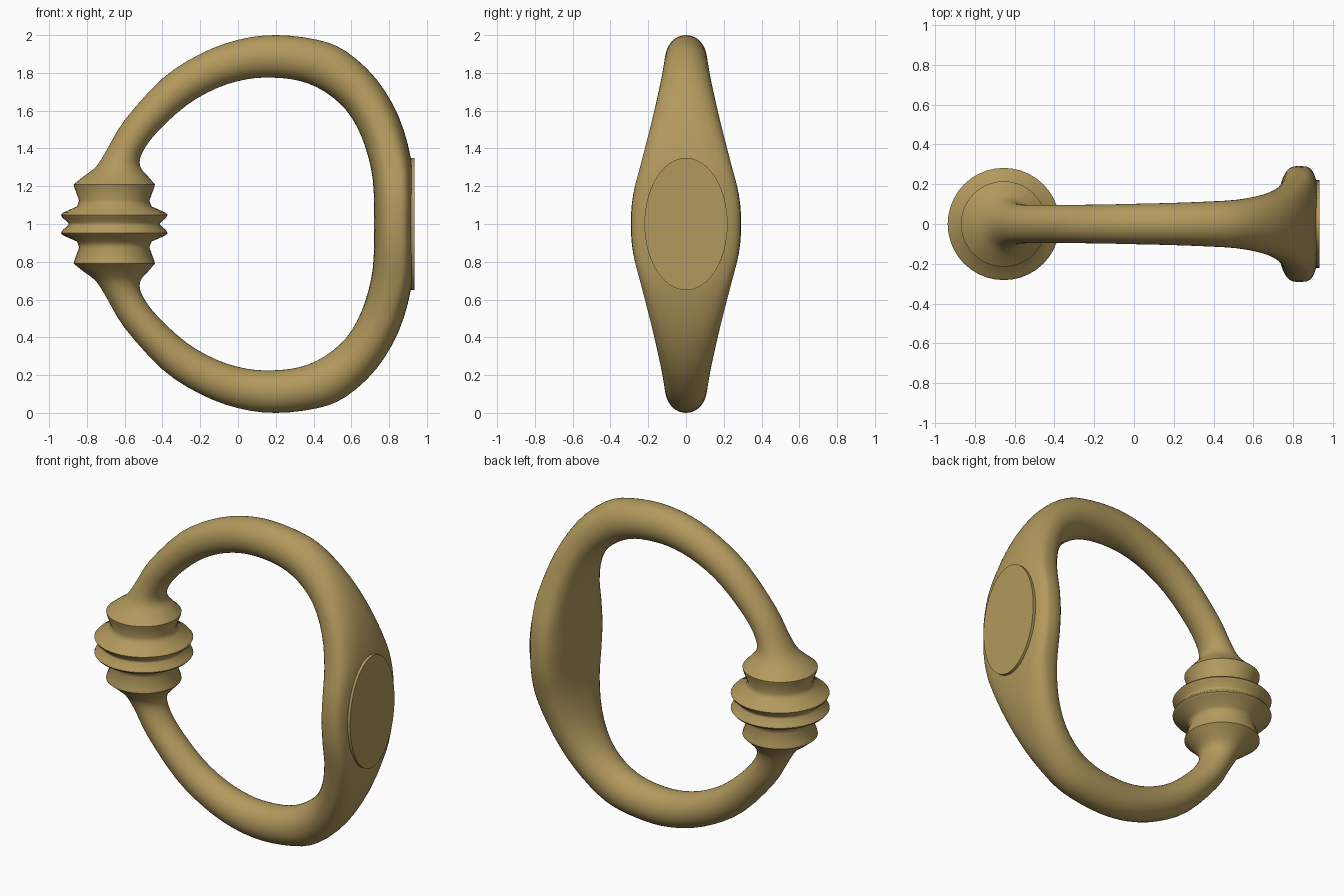
import bpy, bmesh, math
from mathutils import Vector

if "Cube" in bpy.data.objects:
    bpy.data.objects.remove(bpy.data.objects["Cube"])

gold = bpy.data.materials.new("gold")
gold.diffuse_color = (0.45, 0.32, 0.11, 1)
gold.use_nodes = True
gold.node_tree.nodes["Principled BSDF"].inputs["Base Color"].default_value = gold.diffuse_color
SEG = 40


def make_object(name, bm, angle):
    bmesh.ops.recalc_face_normals(bm, faces=bm.faces)
    me = bpy.data.meshes.new(name)
    bm.to_mesh(me)
    bm.free()
    ob = bpy.data.objects.new(name, me)
    bpy.context.collection.objects.link(ob)
    me.materials.append(gold)
    bpy.ops.object.select_all(action='DESELECT')
    ob.select_set(True)
    bpy.context.view_layer.objects.active = ob
    bpy.ops.object.shade_smooth_by_angle(angle=math.radians(angle))
    return ob


def power(v, p):
    return math.copysign(abs(v) ** p, v)


def sweep(name, stations, angle):
    # each station: outer x, outer z, inner x, inner z, half width in y
    bm = bmesh.new()
    rings = []
    for ox, oz, ix, iz, hy in stations:
        outer, inner = Vector((ox, 0, oz)), Vector((ix, 0, iz))
        mid, half = (outer + inner) / 2, (outer - inner) / 2
        flat = min(1, max(0, (hy - 0.13) / 0.12)) if ox > 0.4 else 0
        ring = []
        for i in range(SEG):
            t = 2 * math.pi * i / SEG
            c, s = math.cos(t), math.sin(t)
            u = power(c, 1 - (0.5 if c > 0 else 0.25) * flat)
            v = power(s, 1 - 0.2 * flat)
            ring.append(bm.verts.new(mid + half * u + Vector((0, hy * v, 0))))
        rings.append(ring)
    for a, b in zip(rings, rings[1:]):
        for i in range(SEG):
            j = (i + 1) % SEG
            bm.faces.new((a[i], a[j], b[j], b[i]))
    return make_object(name, bm, angle)


def mirrored(st):
    # repeat the upper half below z = 1
    return st + [(a, 2 - b, c, 2 - d, w) for a, b, c, d, w in reversed(st[:-1])]


def smooth(st, n=3):
    out = []
    for k in range(len(st) - 1):
        p = [Vector(st[min(max(k + d, 0), len(st) - 1)]) for d in (-1, 0, 1, 2)]
        for i in range(n):
            t = i / n
            out.append(tuple(0.5 * (2 * p[1] + (p[2] - p[0]) * t
                       + (2 * p[0] - 5 * p[1] + 4 * p[2] - p[3]) * t * t
                       + (3 * p[1] - p[0] - 3 * p[2] + p[3]) * t ** 3)))
    return out + [st[-1]]


# Band: flared neck, round hoop, wide flattened face
band = [
    (-.87, 1.21, -.44, 1.21, .215), (-.82, 1.25, -.475, 1.25, .17),
    (-.75, 1.305, -.518, 1.305, .125), (-.69, 1.40, -.508, 1.375, .102),
    (-.60, 1.55, -.43, 1.485, .096), (-.40, 1.77, -.27, 1.63, .096),
    (-.20, 1.90, -.11, 1.72, .098), (0, 1.975, .04, 1.765, .102),
    (.20, 2.0, .18, 1.775, .106), (.42, 1.975, .33, 1.757, .113),
    (.57, 1.915, .46, 1.70, .122), (.73, 1.77, .575, 1.60, .147),
    (.85, 1.57, .655, 1.46, .187), (.915, 1.35, .705, 1.29, .238),
    (.93, 1.17, .72, 1.14, .28), (.932, 1.0, .72, 1.0, .292)]
sweep("ring_band", smooth(mirrored(band)), 60)

# Beaded collar on the narrow side
CX = -.655
profile = [(.215, 1.21), (.212, 1.195), (.186, 1.125), (.197, 1.093), (.272, 1.06),
           (.282, 1.048), (.275, 1.034), (.243, 1.006), (.243, 1.0)]
sweep("beaded_collar", mirrored([(CX - r, z, CX + r, z, r) for r, z in profile]), 60)

# Thin oval plate set into the flat face
bm = bmesh.new()
bmesh.ops.create_cone(bm, cap_ends=True, segments=48, radius1=1, radius2=1, depth=1)
for v in bm.verts:
    x, y, z = v.co
    v.co = (.924 + .020 * z, .22 * x, 1 + .35 * y)
make_object("face_plate", bm, 30)
